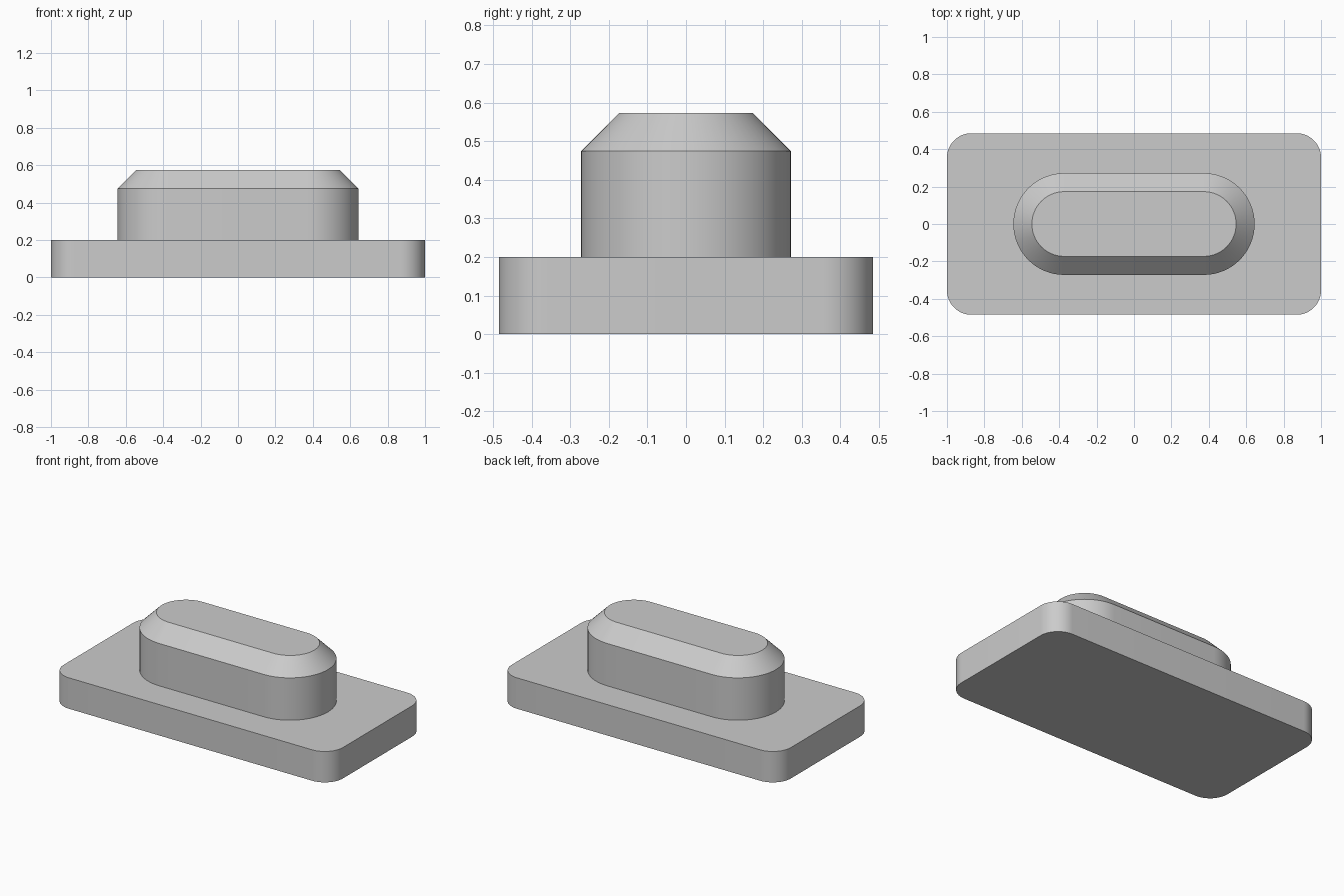
import bpy, bmesh
from math import cos, sin, pi, radians

cube = bpy.data.objects.get("Cube")
if cube:
    bpy.data.objects.remove(cube, do_unlink=True)

# Single plain grey
grey = bpy.data.materials.new("plain grey")
grey.use_nodes = True
colour = (0.6, 0.6, 0.6, 1)
grey.diffuse_color = colour
grey.node_tree.nodes["Principled BSDF"].inputs["Base Color"].default_value = colour

STEPS = 16  # segments per rounded corner


def rounded_outline(half_x, half_y, radius):
    """Counter-clockwise rounded rectangle; a full radius gives a slot shape."""
    points = []
    corners = [(1, 1), (-1, 1), (-1, -1), (1, -1)]
    for quarter, (sx, sy) in enumerate(corners):
        for i in range(STEPS + 1):
            a = (quarter + i / STEPS) * pi / 2
            points.append((sx * (half_x - radius) + radius * cos(a),
                           sy * (half_y - radius) + radius * sin(a)))
    return points


def stacked_solid(name, layers, closed_bottom=True):
    """Join rounded outlines, each (half_x, half_y, radius, z), into a solid."""
    bm = bmesh.new()
    rings = [[bm.verts.new((x, y, z)) for x, y in rounded_outline(hx, hy, r)]
             for hx, hy, r, z in layers]
    for low, high in zip(rings, rings[1:]):
        for i in range(len(low)):
            j = (i + 1) % len(low)
            bm.faces.new((low[i], low[j], high[j], high[i]))
    bm.faces.new(rings[-1])
    if closed_bottom:
        bm.faces.new(rings[0][::-1])
    bmesh.ops.remove_doubles(bm, verts=bm.verts, dist=1e-5)
    mesh = bpy.data.meshes.new(name)
    bm.to_mesh(mesh)
    bm.free()
    mesh.materials.append(grey)
    obj = bpy.data.objects.new(name, mesh)
    bpy.context.collection.objects.link(obj)
    bpy.ops.object.select_all(action="DESELECT")
    obj.select_set(True)
    bpy.context.view_layer.objects.active = obj
    bpy.ops.object.shade_smooth_by_angle(angle=radians(30))
    return obj


# Flat plate with rounded corners
stacked_solid("base_plate", [(1, 0.485, 0.13, 0), (1, 0.485, 0.13, 0.2)])

# Slot-shaped boss with a chamfered top, open where it meets the plate
stacked_solid("raised_boss", [(0.645, 0.272, 0.272, 0.2),
                              (0.645, 0.272, 0.272, 0.474),
                              (0.546, 0.173, 0.173, 0.573)],
              closed_bottom=False)
